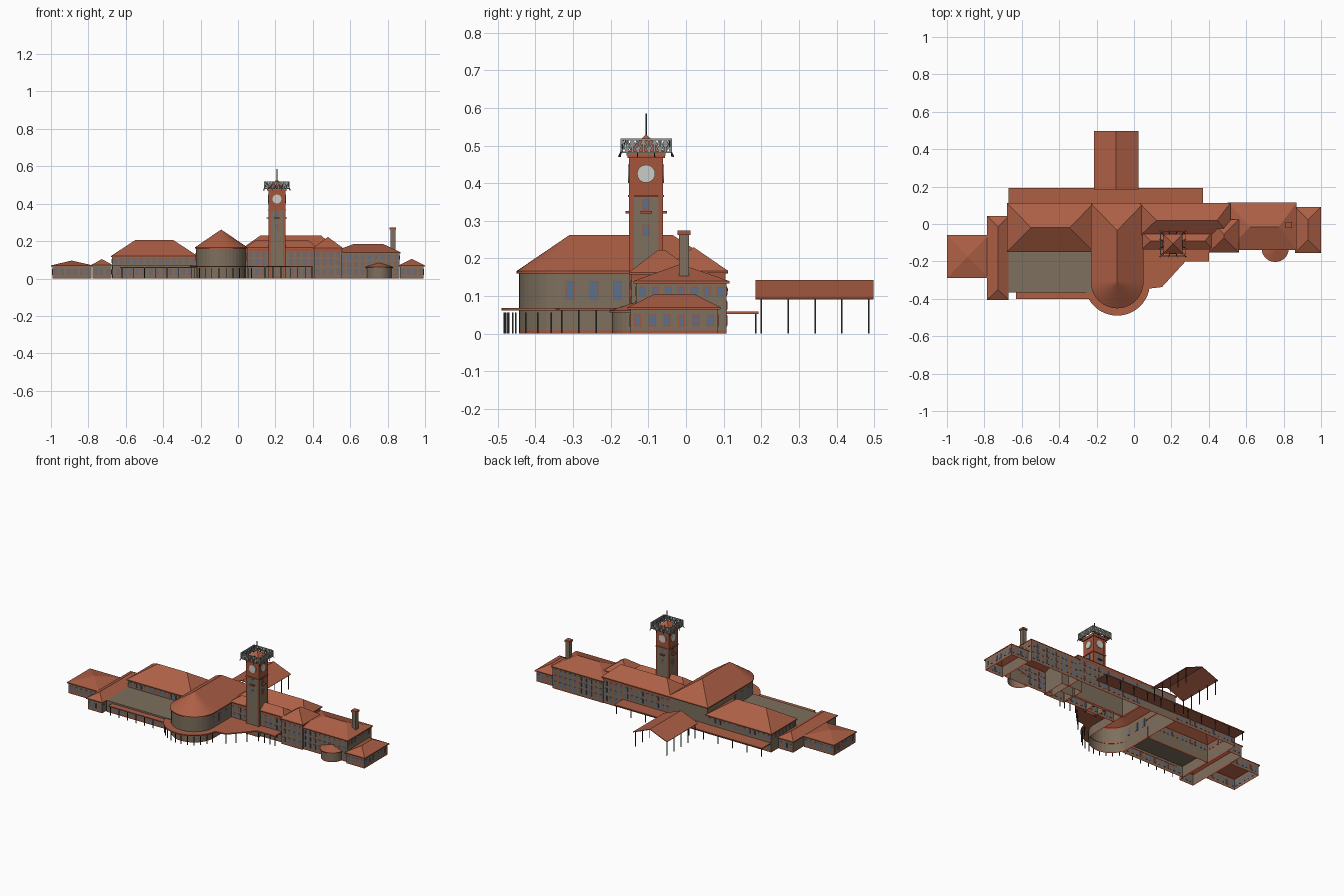
import bpy, bmesh, math
from mathutils import Vector, Matrix

old = bpy.data.objects.get("Cube")
if old:
    bpy.data.objects.remove(old)


def material(name, *rgb):
    m = bpy.data.materials.new(name)
    m.use_nodes = True
    m.diffuse_color = (*rgb, 1)
    m.node_tree.nodes["Principled BSDF"].inputs["Base Color"].default_value = (*rgb, 1)
    return m


ROOF = material("terracotta roof", 0.42, 0.115, 0.06)
BRICK = material("red brick", 0.37, 0.09, 0.045)
TAN = material("tan stone", 0.205, 0.16, 0.11)
GLASS = material("blue glass", 0.11, 0.16, 0.25)
DARK = material("dark metal", 0.03, 0.032, 0.03)
GREY = material("grey metal", 0.3, 0.32, 0.3)
WHITE = material("clock white", 0.6, 0.6, 0.57)


def finish(name, bm, mats):
    bmesh.ops.remove_doubles(bm, verts=bm.verts, dist=1e-5)
    bmesh.ops.recalc_face_normals(bm, faces=bm.faces)
    me = bpy.data.meshes.new(name)
    bm.to_mesh(me)
    bm.free()
    for m in mats:
        me.materials.append(m)
    ob = bpy.data.objects.new(name, me)
    bpy.context.collection.objects.link(ob)
    return ob


def shell(name, outline, levels, mats, top=False, bottom=False):
    """Upright walls over an outline, one material for each height band."""
    bm = bmesh.new()
    rings = [[bm.verts.new((x, y, z)) for x, y in outline] for z in levels]
    n = len(outline)
    for k in range(len(levels) - 1):
        for i in range(n):
            j = (i + 1) % n
            f = bm.faces.new((rings[k][i], rings[k][j], rings[k + 1][j], rings[k + 1][i]))
            f.material_index = k
    if top:
        bm.faces.new(rings[-1]).material_index = len(mats) - 1
    if bottom:
        bm.faces.new(rings[0][::-1])
    return finish(name, bm, mats)


def rect(x0, x1, y0, y1, inset=0):
    return [(x0 + inset, y0 + inset), (x1 - inset, y0 + inset),
            (x1 - inset, y1 - inset), (x0 + inset, y1 - inset)]


def arc(cx, cy, r, a0, a1, n):
    return [(cx + r * math.cos(math.radians(a0 + (a1 - a0) * i / n)),
             cy + r * math.sin(math.radians(a0 + (a1 - a0) * i / n))) for i in range(n + 1)]


def roof(name, outline, z, faces, ridge):
    """Sloped faces from an eave outline to ridge points 'a' and 'b', with a thin fascia."""
    bm = bmesh.new()
    v = {i: bm.verts.new((x, y, z)) for i, (x, y) in enumerate(outline)}
    v.update({k: bm.verts.new(p) for k, p in zip("ab", ridge)})
    for f in faces:
        bm.faces.new([v[i] for i in f])
    n = len(outline)
    low = [bm.verts.new((x, y, z - 0.006)) for x, y in outline]
    for i in range(n):
        bm.faces.new((low[i], low[(i + 1) % n], v[(i + 1) % n], v[i]))
    return finish(name, bm, [ROOF])


def hip(name, x0, x1, y0, y1, eave, peak, rx0, rx1, ry0, ry1):
    if rx1 - rx0 >= ry1 - ry0:
        faces = [(0, 1, "b", "a"), (1, 2, "b"), (2, 3, "a", "b"), (3, 0, "a")]
    else:
        faces = [(0, 1, "a"), (1, 2, "b", "a"), (2, 3, "b"), (3, 0, "a", "b")]
    roof(name, rect(x0, x1, y0, y1), eave, faces, [(rx0, ry0, peak), (rx1, ry1, peak)])


def boxes(name, items, mat):
    bm = bmesh.new()
    for c, s in items:
        bmesh.ops.create_cube(bm, size=1, matrix=Matrix.Translation(c) @ Matrix.Diagonal((*s, 1)))
    return finish(name, bm, [mat])


def bars(name, pairs, t, mat):
    bm = bmesh.new()
    for p, q in pairs:
        p, q = Vector(p), Vector(q)
        turn = (q - p).to_track_quat("Z", "Y").to_matrix().to_4x4()
        bmesh.ops.create_cube(bm, size=1, matrix=Matrix.Translation((p + q) / 2) @ turn
                              @ Matrix.Diagonal((t, t, (q - p).length, 1)))
    return finish(name, bm, [mat])


def windows(name, x0, x1, y0, y1, rows, gap=0.036, width=0.014):
    """Rows are (height centre, pane height, sides F B L R)."""
    panes, frames = [], []
    for z, h, sides in rows:
        for s in sides:
            across = s in "FB"
            lo, hi = (x0, x1) if across else (y0, y1)
            n = max(1, round((hi - lo) / gap))
            for i in range(n):
                t = lo + (hi - lo) * (i + 0.5) / n
                wall = {"F": y0, "B": y1, "L": x0, "R": x1}[s]
                c = (t, wall, z) if across else (wall, t, z)
                for out, grow, deep in ((panes, 0, 0.005), (frames, 0.005, 0.003)):
                    w = width + grow
                    out.append((c, (w, deep, h + grow) if across else (deep, w, h + grow)))
    boxes(name + "_window_frames", frames, BRICK)
    boxes(name + "_windows", panes, GLASS)


def wing(name, x0, x1, y0, y1, eave, peak, ridge, rows, frieze=0.006):
    o = 0.007
    shell(name + "_walls", rect(x0, x1, y0, y1, o), [0, 0.009, eave - frieze, eave], [BRICK, TAN, BRICK])
    hip(name + "_roof", x0, x1, y0, y1, eave, peak, *ridge)
    windows(name, x0 + o, x1 - o, y0 + o, y1 - o, rows)


# Wings and main blocks
G, H = 0.035, 0.026
wing("far_left_wing", -1, -0.775, -0.29, -0.06, 0.07, 0.096,
     (-0.89, -0.89, -0.175, -0.175), [(G, H, "FBL")])
wing("left_cross_wing", -0.785, -0.67, -0.405, 0.042, 0.072, 0.104,
     (-0.728, -0.728, -0.35, -0.015), [(G, H, "FBR")])
wing("left_block", -0.68, -0.215, -0.15, 0.112, 0.12, 0.205,
     (-0.55, -0.345, -0.02, -0.02), [(G, H, "B"), (0.094, 0.022, "FBL")])
wing("right_middle_block", 0.03, 0.515, -0.065, 0.112, 0.167, 0.23,
     (0.12, 0.445, 0.02, 0.02), [(G, H, "B"), (0.086, 0.024, "B"), (0.129, 0.022, "BR")], 0.02)
wing("right_middle_front", 0.04, 0.42, -0.137, -0.04, 0.167, 0.202,
     (0.09, 0.38, -0.09, -0.09), [(G, H, "F"), (0.086, 0.024, "F"), (0.129, 0.022, "F")], 0.02)
wing("corner_pavilion", 0.4, 0.562, -0.152, 0.025, 0.163, 0.222,
     (0.481, 0.481, -0.075, -0.055), [(G, H, "F"), (0.086, 0.024, "F"), (0.129, 0.022, "FL")], 0.018)
wing("right_block", 0.5, 0.87, -0.14, 0.115, 0.14, 0.185,
     (0.62, 0.775, -0.015, -0.015), [(G, H, "FB"), (0.075, 0.022, "FB"), (0.113, 0.02, "FBR")])
wing("far_right_wing", 0.86, 1, -0.155, 0.092, 0.07, 0.105,
     (0.93, 0.93, -0.085, 0.022), [(G, H, "FBR")])

# Flat roofed concourse
flat = rect(-0.67, -0.22, -0.365, -0.14)
shell("concourse", flat, [0, 0.009, 0.064, 0.072], [BRICK, TAN, TAN], top=True)
windows("concourse", -0.66, -0.24, -0.365, -0.14, [(G, H, "F")])

# Central hall with rounded front
N, CX, CY = 20, -0.09, -0.31
hall = arc(CX, CY, 0.134, 180, 360, N) + [(0.044, 0.104), (-0.224, 0.104)]
shell("hall_walls", hall, [0, 0.009, 0.158, 0.166], [BRICK, TAN, BRICK])
eave = arc(CX, CY, 0.141, 180, 360, N) + [(0.051, 0.111), (-0.231, 0.111)]
slopes = [(i, i + 1, "a") for i in range(N)]
slopes += [(N, N + 1, "b", "a"), (N + 1, N + 2, "b"), (N + 2, 0, "a", "b")]
roof("hall_roof", eave, 0.166, slopes, [(CX, CY, 0.262), (CX, -0.035, 0.262)])
windows("hall", -0.224, 0.044, -0.34, -0.15, [(0.115, 0.045, "LR")], 0.062, 0.019)

# Half round bay
shell("bay_walls", arc(0.755, -0.13, 0.066, 180, 360, 14), [0, 0.009, 0.06], [BRICK, TAN])
roof("bay_roof", arc(0.755, -0.13, 0.073, 180, 360, 14), 0.062,
     [(i, i + 1, "a") for i in range(14)], [(0.755, -0.13, 0.085)])

# Canopies
front = arc(CX, CY - 0.005, 0.175, 196, 350, 24)
front += [(0.15, -0.337), (0.275, -0.2), (0.4, -0.2), (0.4, -0.128), (0.042, -0.128)]
front += arc(CX, CY, 0.132, 360, 200, 20)
shell("front_canopy", front, [0.061, 0.068], [ROOF], top=True, bottom=True)
shell("left_front_canopy", rect(-0.63, -0.22, -0.402, -0.363), [0.056, 0.062], [ROOF], top=True, bottom=True)
shell("platform_canopy", rect(-0.67, 0.37, 0.1, 0.192), [0.053, 0.059], [ROOF], top=True, bottom=True)

# Open gabled train canopy
bm = bmesh.new()
ends = [[bm.verts.new((x, y, z)) for x, z in ((-0.215, 0.095), (-0.095, 0.143), (0.025, 0.095))]
        for y in (0.185, 0.498)]
for i in (0, 1):
    bm.faces.new((ends[0][i], ends[0][i + 1], ends[1][i + 1], ends[1][i]))
shed = finish("train_canopy", bm, [ROOF])
thick = shed.modifiers.new("thickness", "SOLIDIFY")
thick.thickness = 0.004

# Canopy posts
feet = [(x, y, 0.056) for x, y in arc(CX, CY - 0.005, 0.168, 200, 345, 11)]
feet += [(x, -0.192, 0.062) for x in (0.28, 0.32, 0.36, 0.395)]
feet += [(0.145, -0.33, 0.062), (0.187, -0.285, 0.062), (0.23, -0.238, 0.062)]
feet += [(-0.62 + 0.06 * i, -0.396, 0.057) for i in range(6)]
feet += [(-0.66 + 0.102 * i, 0.185, 0.054) for i in range(11)]
feet += [(x, 0.2 + 0.0715 * i, 0.099) for x in (-0.205, 0.015) for i in range(5)]
bars("canopy_posts", [((x, y, 0), (x, y, z)) for x, y, z in feet], 0.004, DARK)

# Chimney
boxes("chimney", [((0.828, -0.005, 0.2), (0.026, 0.026, 0.14))], TAN)
boxes("chimney_cap", [((0.828, -0.005, 0.268), (0.034, 0.034, 0.012))], BRICK)

# Clock tower
TX, TY, R = 0.208, -0.106, 0.043
square = rect(TX - R, TX + R, TY - R, TY + R)
shell("tower_walls", square, [0, 0.01, 0.365, 0.475], [BRICK, TAN, BRICK])
corners = [(a, b) for a in (-1, 1) for b in (-1, 1)]
boxes("tower_corner_piers", [((TX + a * (R - 0.004), TY + b * (R - 0.004), 0.237), (0.013, 0.013, 0.474))
                             for a, b in corners], BRICK)
boxes("tower_cornices", [((TX, TY, z), (w, w, h)) for z, w, h in
                         ((0.366, 0.096, 0.006), (0.472, 0.1, 0.01))], BRICK)
windows("tower", TX - R, TX + R, TY - R, TY + R,
        [(0.275, 0.026, "FBLR"), (0.342, 0.026, "FBLR")], 0.09, 0.014)
hip("tower_roof", TX - 0.052, TX + 0.052, TY - 0.052, TY + 0.052, 0.48, 0.53, TX, TX, TY, TY)
bars("flagpole", [((TX, TY, 0.525), (TX, TY, 0.585))], 0.004, DARK)

# Tower balconies, clock faces and roof frames on all four sides
ledges, discs, lattice, struts = [], bmesh.new(), [], []
for k in range(4):
    turn = Matrix.Translation((TX, TY, 0)) @ Matrix.Rotation(k * math.pi / 2, 4, "Z")
    wide = (0.03, 0.014, 0.006) if k % 2 == 0 else (0.014, 0.03, 0.006)
    ledges.append((turn @ Vector((0, -R - 0.005, 0.323)), wide))
    bmesh.ops.create_cone(discs, cap_ends=True, segments=24, radius1=0.024, radius2=0.024, depth=0.006,
                          matrix=turn @ Matrix.Translation((0, -R - 0.002, 0.425)) @ Matrix.Rotation(math.pi / 2, 4, "X"))
    S, low, high = 0.066, 0.482, 0.516
    for z in (low, high):
        lattice.append((turn @ Vector((-S, -S, z)), turn @ Vector((S, -S, z))))
    for i in range(9):
        u = -S + 2 * S * i / 9
        w = u + 2 * S / 9
        lattice.append((turn @ Vector((u, -S, low)), turn @ Vector((u, -S, high))))
        z0, z1 = (low, high) if i % 2 else (high, low)
        lattice.append((turn @ Vector((u, -S, z0)), turn @ Vector((w, -S, z1))))
    for u in (-0.06, -0.02, 0.02, 0.06):
        struts.append((turn @ Vector((u * 1.15, -0.073, 0.47)), turn @ Vector((u, -0.052, 0.518))))
        struts.append((turn @ Vector((u * 0.7, -0.046, 0.482)), turn @ Vector((u, -0.066, 0.482))))
boxes("tower_balconies", ledges, BRICK)
finish("clock_faces", discs, [WHITE])
bars("tower_top_lattice", lattice, 0.005, GREY)
bars("tower_top_struts", struts, 0.0025, DARK)
